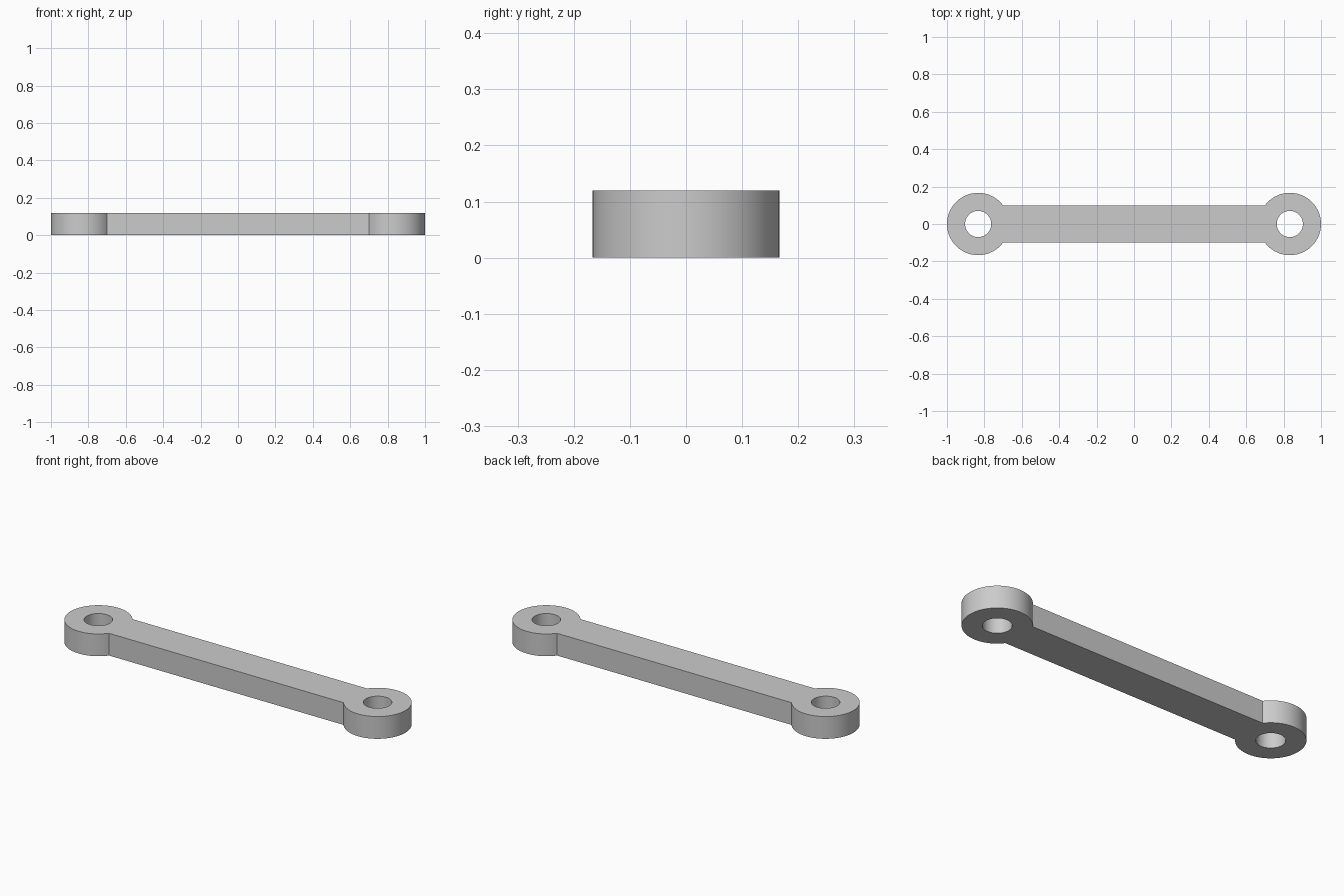
import bpy
import bmesh
import math

cube = bpy.data.objects.get("Cube")
if cube:
    bpy.data.objects.remove(cube, do_unlink=True)

EYE_R = 1 / 6          # outer radius of each end
EYE_X = 1 - EYE_R      # centre of each end
HOLE_R = 0.07
HALF_W = 0.1           # half width of the bar
THICK = 0.12
NECK = math.asin(HALF_W / EYE_R)   # half angle where the bar meets an end
NECK_STEPS, ARC_STEPS = 12, 48

grey = bpy.data.materials.new("light_grey")
grey.use_nodes = True
colour = (0.6, 0.6, 0.6, 1)
grey.diffuse_color = colour
grey.node_tree.nodes["Principled BSDF"].inputs["Base Color"].default_value = colour

# Angles around an end: first the arc facing the bar, then the free arc
angles = [-NECK + 2 * NECK * i / NECK_STEPS for i in range(NECK_STEPS)]
angles += [NECK + 2 * (math.pi - NECK) * i / ARC_STEPS for i in range(ARC_STEPS)]

bm = bmesh.new()


def ring(side, radius):
    """Circle of points round one end, starting on the bar side."""
    return [bm.verts.new((side * (EYE_X - radius * math.cos(a)),
                          -side * radius * math.sin(a), 0)) for a in angles]


# Flat ring round each hole
neck_arcs = []
for side in (-1, 1):
    outer, inner = ring(side, EYE_R), ring(side, HOLE_R)
    for i in range(len(angles)):
        j = (i + 1) % len(angles)
        bm.faces.new((outer[i], outer[j], inner[j], inner[i]))
    neck_arcs.append(outer[:NECK_STEPS + 1])

# Bar between the two ends
bm.faces.new(neck_arcs[0][::-1] + neck_arcs[1][::-1])

# Thicken the plate upwards
bmesh.ops.recalc_face_normals(bm, faces=bm.faces[:])
result = bmesh.ops.extrude_face_region(bm, geom=bm.faces[:], use_keep_orig=True)
top = [v for v in result["geom"] if isinstance(v, bmesh.types.BMVert)]
bmesh.ops.translate(bm, verts=top, vec=(0, 0, THICK))
bmesh.ops.recalc_face_normals(bm, faces=bm.faces[:])

mesh = bpy.data.meshes.new("link_arm")
bm.to_mesh(mesh)
bm.free()
mesh.materials.append(grey)
arm = bpy.data.objects.new("link_arm", mesh)
bpy.context.collection.objects.link(arm)

# Smooth round walls, sharp rims and neck corners
bpy.ops.object.select_all(action="DESELECT")
arm.select_set(True)
bpy.context.view_layer.objects.active = arm
bpy.ops.object.shade_smooth_by_angle(angle=math.radians(30))
